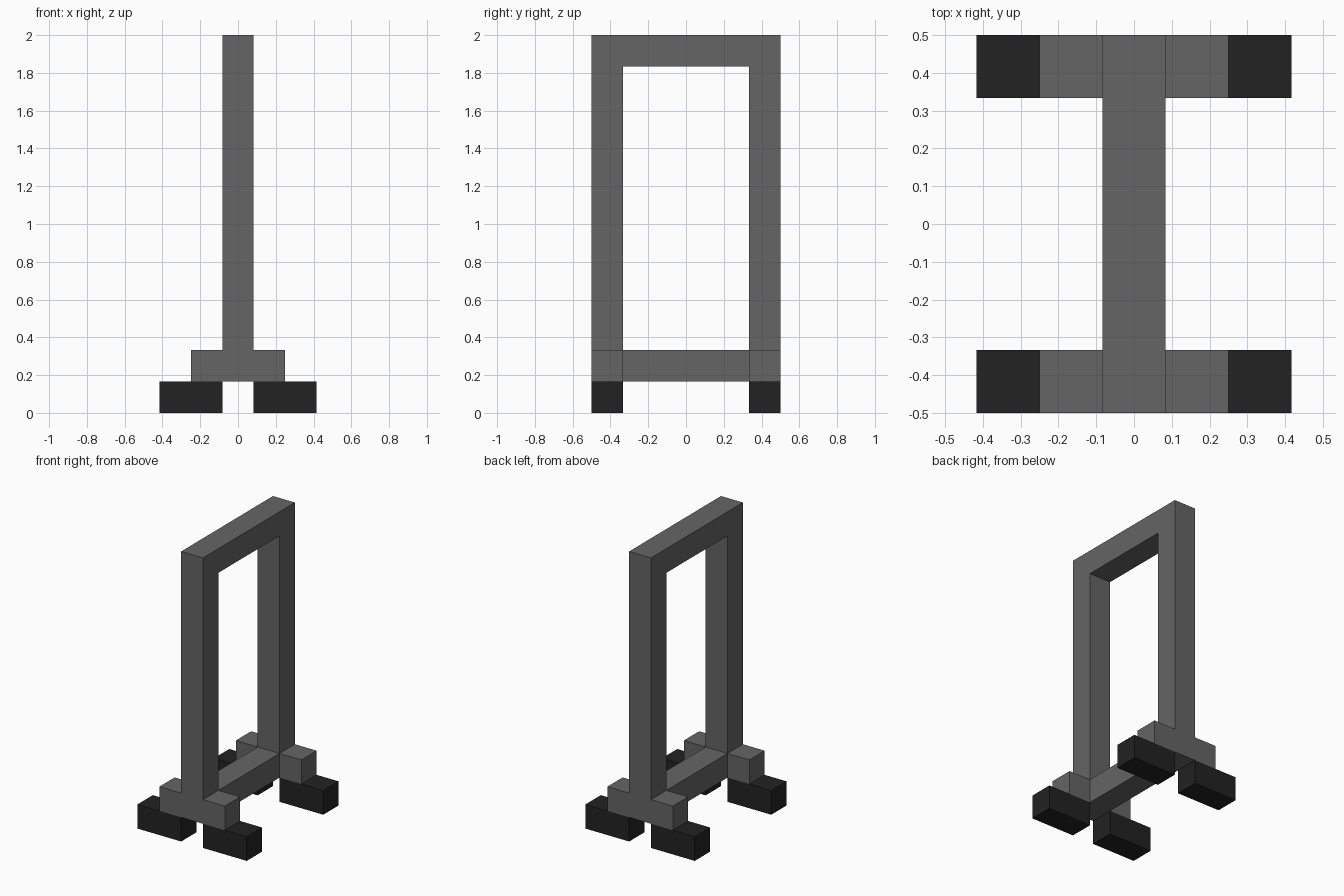
import bpy
import bmesh
from mathutils import Matrix, Vector

cube = bpy.data.objects.get("Cube")
if cube:
    bpy.data.objects.remove(cube, do_unlink=True)

U = 1 / 6  # thickness of every bar


def material(name, value):
    mat = bpy.data.materials.new(name)
    mat.use_nodes = True
    color = (value, value, value, 1)
    mat.diffuse_color = color
    mat.node_tree.nodes["Principled BSDF"].inputs["Base Color"].default_value = color
    return mat


def add_object(name, bm, mat):
    bmesh.ops.recalc_face_normals(bm, faces=bm.faces)
    mesh = bpy.data.meshes.new(name)
    bm.to_mesh(mesh)
    bm.free()
    mesh.materials.append(mat)
    obj = bpy.data.objects.new(name, mesh)
    bpy.context.collection.objects.link(obj)
    return obj


def box(name, center, size, mat):
    bm = bmesh.new()
    bmesh.ops.create_cube(bm, size=1, matrix=Matrix.Diagonal((*size, 1)))
    add_object(name, bm, mat).location = center


grey = material("grey metal", 0.130)
black = material("black rubber", 0.016)

# Upright rectangular frame: one closed loop of square bar
bm = bmesh.new()


def ring(x, inset):
    y, low, high = 3 * U - inset, U + inset, 2 - inset
    return [bm.verts.new((x, a, b)) for a, b in ((-y, low), (y, low), (y, high), (-y, high))]


rings = [ring(-U / 2, 0), ring(U / 2, 0), ring(U / 2, U), ring(-U / 2, U)]
for a, b in zip(rings, rings[1:] + rings[:1]):
    for i in range(4):
        j = (i + 1) % 4
        bm.faces.new((a[i], a[j], b[j], b[i]))
add_object("upright_frame", bm, grey)

# Stepped base at each corner: outrigger block with a foot below it
for y_name, sy in (("front", -1), ("back", 1)):
    for x_name, sx in (("right", -1), ("left", 1)):
        y = sy * 2.5 * U
        box(f"{y_name}_{x_name}_outrigger", Vector((sx * U, y, 1.5 * U)), (U, U, U), grey)
        box(f"{y_name}_{x_name}_foot", Vector((sx * 1.5 * U, y, 0.5 * U)), (2 * U, U, U), black)
